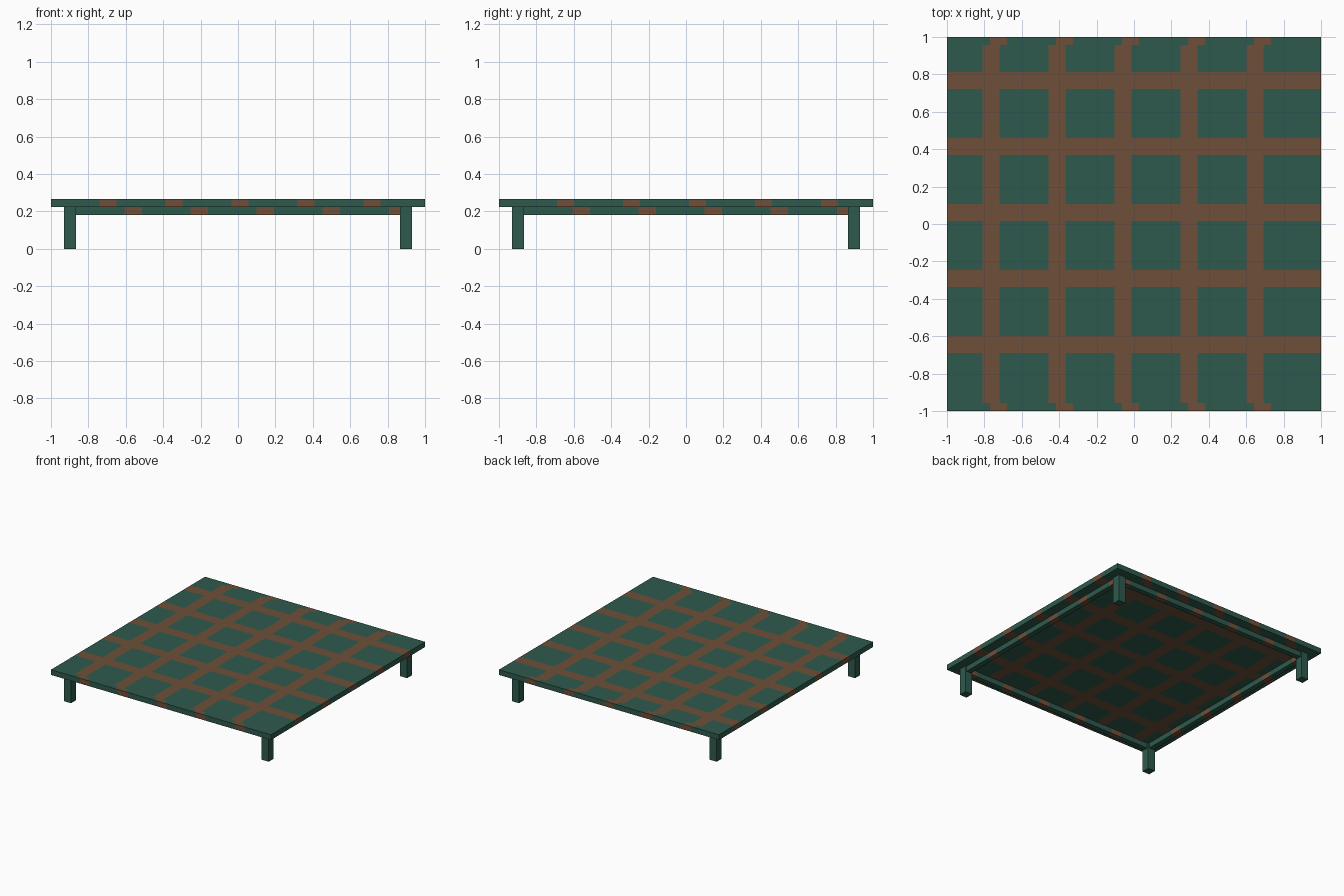
import bpy, bmesh
from mathutils import Vector

cube = bpy.data.objects.get("Cube")
if cube:
    bpy.data.objects.remove(cube, do_unlink=True)


def make_material(name, rgb):
    m = bpy.data.materials.new(name)
    m.use_nodes = True
    m.diffuse_color = (*rgb, 1)
    bsdf = m.node_tree.nodes["Principled BSDF"]
    bsdf.inputs["Base Color"].default_value = (*rgb, 1)
    bsdf.inputs["Roughness"].default_value = 0.8
    return m


GREEN = make_material("dark green", (0.027, 0.102, 0.073))
BROWN = make_material("earth brown", (0.158, 0.078, 0.042))
PITCH, HALF = 0.353, 0.046


def bands(first):
    """Five evenly spaced stripes as (low, high) pairs."""
    return [(first + PITCH * k - HALF, first + PITCH * k + HALF) for k in range(5)]


def inside(value, stripes):
    return any(a < value < b for a, b in stripes)


def box(name, lo, hi, cuts=(), is_brown=None):
    """Box from corner to corner, sliced at (axis, stripes) and coloured by rule."""
    bm = bmesh.new()
    bmesh.ops.create_cube(bm, size=1)
    lo, hi = Vector(lo), Vector(hi)
    for v in bm.verts:
        v.co = [lo[i] + (v.co[i] + 0.5) * (hi[i] - lo[i]) for i in range(3)]
    for axis, stripes in cuts:
        normal = Vector((0, 0, 0))
        normal[axis] = 1
        for pair in stripes:
            for value in pair:
                if lo[axis] < value < hi[axis]:
                    bmesh.ops.bisect_plane(
                        bm, geom=bm.verts[:] + bm.edges[:] + bm.faces[:],
                        plane_co=normal * value, plane_no=normal)
    bm.normal_update()
    if is_brown:
        for f in bm.faces:
            f.material_index = int(is_brown(f.calc_center_median(), f.normal))
    mesh = bpy.data.meshes.new(name)
    bm.to_mesh(mesh)
    bm.free()
    mesh.materials.append(GREEN)
    mesh.materials.append(BROWN)
    ob = bpy.data.objects.new(name, mesh)
    bpy.context.collection.objects.link(ob)
    return ob


Z_APRON, Z_UNDER, Z_TOP = 0.18, 0.223, 0.266
EDGE = 0.957

# Table top: a lattice of columns and rows, rows running over the side edges
columns, rows = bands(-0.765), bands(-0.645)


def lattice(c, n):
    if abs(n.z) > 0.5:
        return inside(c.x, columns) or inside(c.y, rows)
    return inside(c.y, rows) if abs(n.x) > 0.5 else False


box("table_top", (-1, -EDGE, Z_UNDER), (1, EDGE, Z_TOP),
    [(0, columns), (1, rows)], lattice)

# End boards: columns are offset on the flat faces and again on the outer edge
flat_bands, edge_bands = bands(-0.725), bands(-0.695)


def end_pattern(c, n):
    if abs(n.x) > 0.5:
        return False
    return inside(c.x, flat_bands if abs(n.z) > 0.5 else edge_bands)


for name, y0, y1 in (("front_end_board", -1, -EDGE), ("back_end_board", EDGE, 1)):
    box(name, (-1, y0, Z_UNDER), (1, y1, Z_TOP),
        [(0, flat_bands), (0, edge_bands)], end_pattern)

# Legs
IN, OUT = 0.866, 0.931
for sy, depth in ((-1, "front"), (1, "back")):
    for sx, side in ((-1, "right"), (1, "left")):
        xs, ys = sorted((sx * IN, sx * OUT)), sorted((sy * IN, sy * OUT))
        box(f"{depth}_{side}_leg", (xs[0], ys[0], 0), (xs[1], ys[1], Z_UNDER))

# Apron rails between the legs, striped along their length
rail_bands = bands(-0.56)
R0, R1 = 0.877, 0.92
for s, depth, side in ((-1, "front", "right"), (1, "back", "left")):
    a, b = sorted((s * R0, s * R1))
    box(f"{depth}_apron", (-IN, a, Z_APRON), (IN, b, Z_UNDER), [(0, rail_bands)],
        lambda c, n: abs(n.x) < 0.5 and inside(c.x, rail_bands))
    box(f"{side}_apron", (a, -IN, Z_APRON), (b, IN, Z_UNDER), [(1, rail_bands)],
        lambda c, n: abs(n.y) < 0.5 and inside(c.y, rail_bands))
